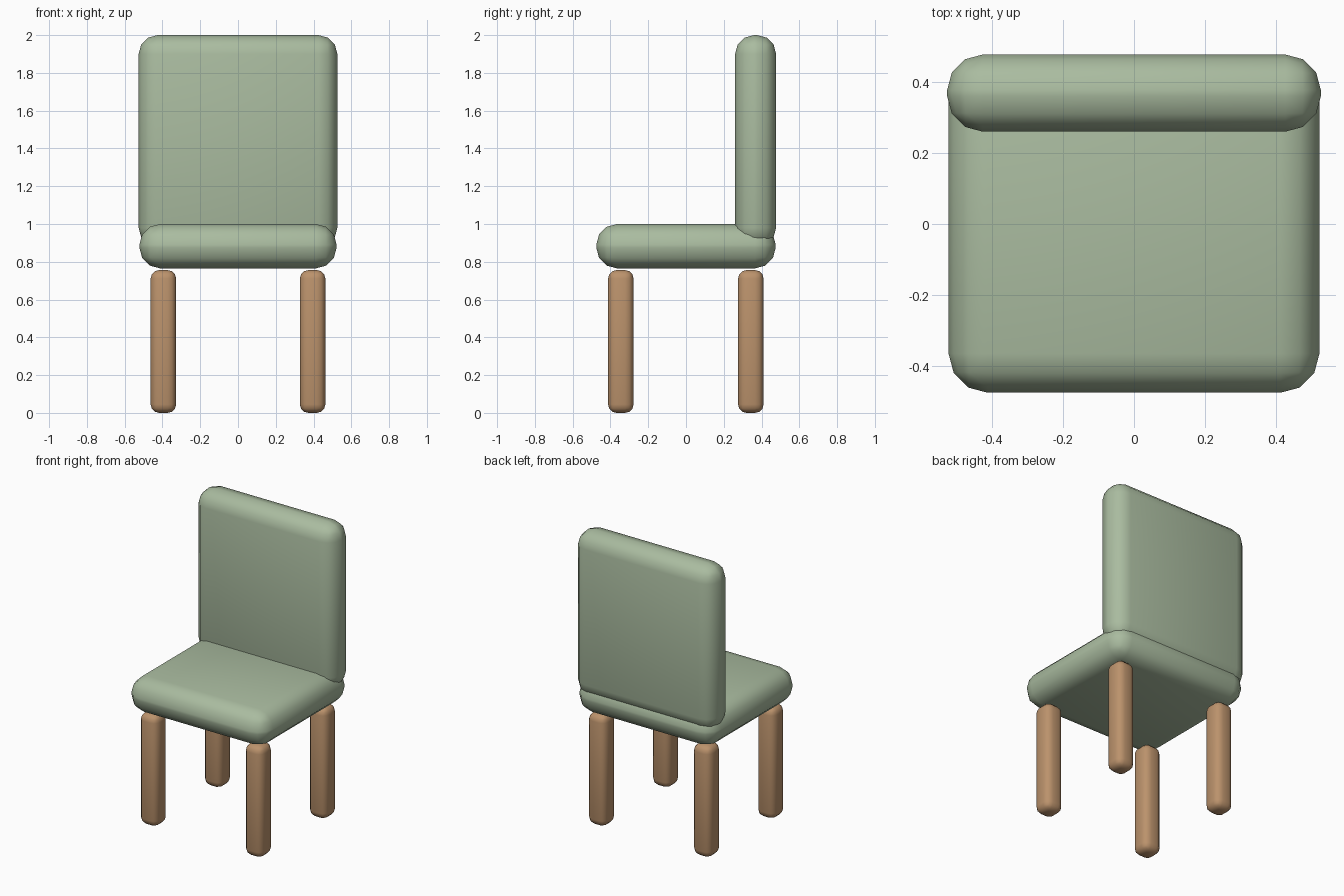
import bpy

if "Cube" in bpy.data.objects:
    bpy.data.objects.remove(bpy.data.objects["Cube"])


def material(name, color):
    m = bpy.data.materials.new(name)
    m.diffuse_color = color
    m.use_nodes = True
    m.node_tree.nodes["Principled BSDF"].inputs["Base Color"].default_value = m.diffuse_color
    return m


def rounded_box(name, lo, hi, radius, mat):
    """Box between two corners with rounded edges."""
    bpy.ops.mesh.primitive_cube_add(size=1, location=[(a + b) / 2 for a, b in zip(lo, hi)])
    ob = bpy.context.object
    ob.name = name
    ob.scale = [b - a for a, b in zip(lo, hi)]
    bpy.ops.object.transform_apply(location=False, rotation=False, scale=True)
    bev = ob.modifiers.new("rounding", 'BEVEL')
    bev.width = radius
    bev.segments = 3
    bpy.ops.object.modifier_apply(modifier=bev.name)
    ob.data.materials.append(mat)
    bpy.ops.object.shade_smooth()
    return ob


fabric = material("sage fabric", (0.40, 0.50, 0.35, 1))
wood = material("wood", (0.50, 0.29, 0.15, 1))

# Cushions
rounded_box("seat", (-0.522, -0.475, 0.765), (0.522, 0.475, 1.0), 0.11, fabric)
rounded_box("backrest", (-0.526, 0.26, 0.88), (0.526, 0.477, 2.0), 0.1, fabric)

# Four legs
for row, y in (("front", -0.345), ("back", 0.343)):
    for side, x in (("left", -0.395), ("right", 0.395)):
        w = 0.0675
        rounded_box(f"{row}_leg_{side}", (x - w, y - w, 0.0), (x + w, y + w, 0.756), 0.045, wood)
